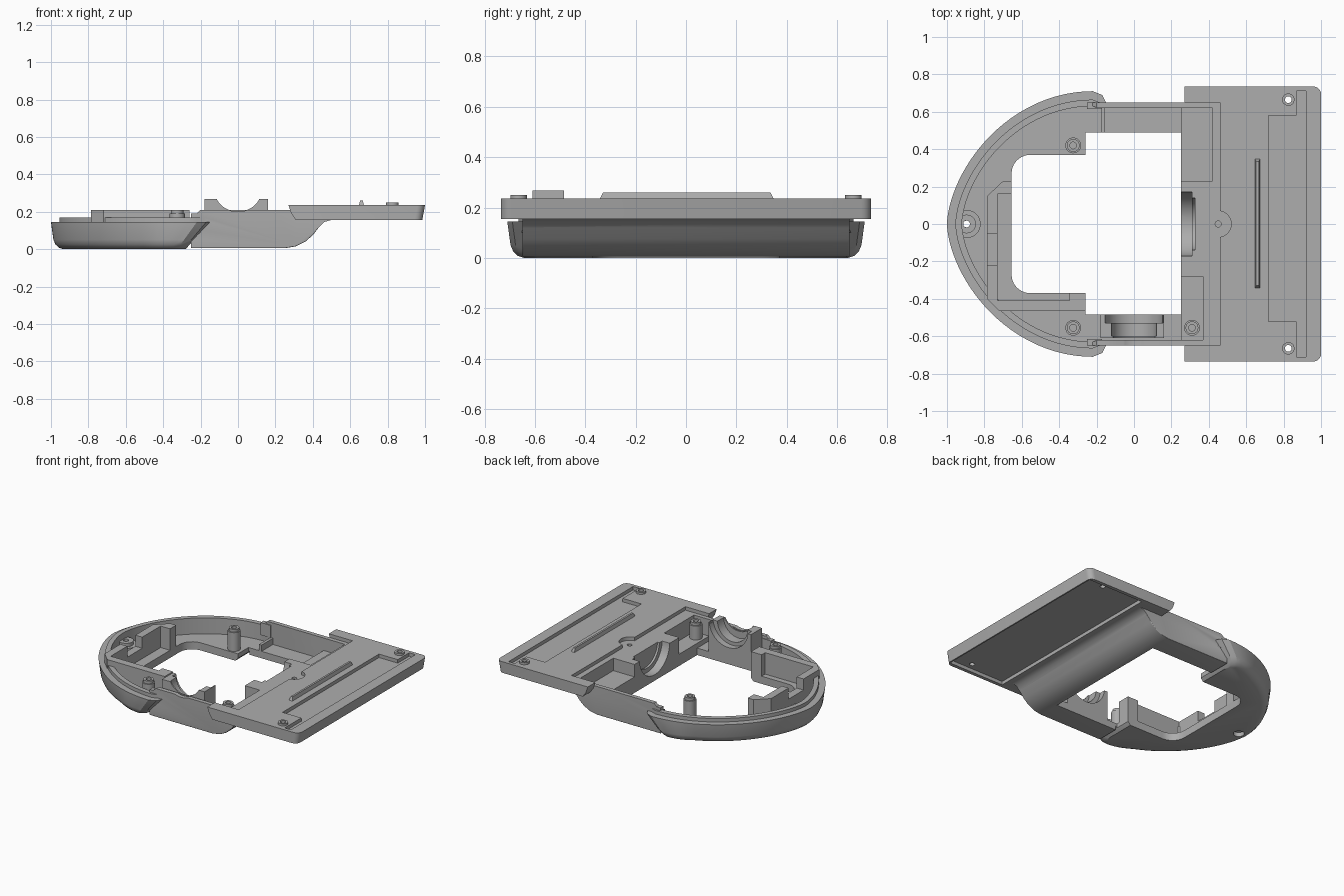
import bpy, bmesh, math
from mathutils import Matrix, Vector

old = bpy.data.objects.get("Cube")
if old:
    bpy.data.objects.remove(old, do_unlink=True)

grey = bpy.data.materials.new("plain grey")
grey.use_nodes = True
COLOR = (0.42, 0.42, 0.42, 1)
grey.diffuse_color = COLOR
grey.node_tree.nodes["Principled BSDF"].inputs["Base Color"].default_value = COLOR


def finish(name, bm):
    bmesh.ops.recalc_face_normals(bm, faces=bm.faces)
    me = bpy.data.meshes.new(name)
    bm.to_mesh(me)
    bm.free()
    me.materials.append(grey)
    ob = bpy.data.objects.new(name, me)
    bpy.context.collection.objects.link(ob)
    return ob


def loft(name, rings, bevel=None):
    """Closed solid through equal-length rings; bevel = (edge test, width, segments)."""
    bm = bmesh.new()
    vs = [[bm.verts.new(p) for p in r] for r in rings]
    n = len(vs[0])
    for a, b in zip(vs, vs[1:]):
        for i in range(n):
            j = (i + 1) % n
            bm.faces.new((a[i], a[j], b[j], b[i]))
    bm.faces.new(vs[0][::-1])
    bm.faces.new(vs[-1])
    bmesh.ops.recalc_face_normals(bm, faces=bm.faces)
    if bevel:
        test, width, seg = bevel
        edges = [e for e in bm.edges if test(*[v.co for v in e.verts])]
        bmesh.ops.bevel(bm, geom=edges, offset=width, segments=seg,
                        affect='EDGES', profile=0.5, clamp_overlap=True)
    return finish(name, bm)


def prism(name, pts, z0, z1, bevel=None):
    return loft(name, [[(x, y, z) for x, y in pts] for z in (z0, z1)], bevel)


def box(name, x0, x1, y0, y1, z0, z1, bevel=None):
    return prism(name, [(x0, y0), (x1, y0), (x1, y1), (x0, y1)], z0, z1, bevel)


def side_prism(name, pts, y0, y1, bevel=None):
    return loft(name, [[(x, y, z) for x, z in pts] for y in (y0, y1)], bevel)


def cyl(name, centre, r, h, axis='Z', seg=40):
    """Cylinder starting at centre and running h along the axis."""
    rot = {'Z': Matrix(), 'X': Matrix.Rotation(math.pi / 2, 4, 'Y'),
           'Y': Matrix.Rotation(-math.pi / 2, 4, 'X')}[axis]
    bm = bmesh.new()
    bmesh.ops.create_cone(bm, cap_ends=True, segments=seg, radius1=r, radius2=r, depth=h,
                          matrix=Matrix.Translation(Vector(centre)) @ rot
                          @ Matrix.Translation((0, 0, h / 2)))
    return finish(name, bm)


def combine(base, tools, op):
    for t in tools:
        m = base.modifiers.new("join", 'BOOLEAN')
        m.operation, m.solver, m.object = op, 'EXACT', t
    bpy.context.view_layer.update()
    dg = bpy.context.evaluated_depsgraph_get()
    me = bpy.data.meshes.new_from_object(base.evaluated_get(dg))
    base.modifiers.clear()
    base.data = me
    for t in tools:
        bpy.data.objects.remove(t, do_unlink=True)
    return base


def round_ring(z, inset, lean=0.0):
    """Bow-shaped outline at height z; lean draws the flared ends back."""
    half = [(-0.15, 0.65 - inset), (-0.17, 0.69 - inset)]
    for i in range(25):
        t = math.pi / 2 * i / 24
        half.append((-0.22 - (0.78 - inset) * math.sin(t),
                     (0.71 - inset) * max(math.cos(t), 0) ** 1.2))
    half[-1] = (half[-1][0], 0)
    pts = half + [(x, -y) for x, y in half[-2::-1]]
    return [(x - lean * min(1, max(0, (x + 0.5) / 0.35)), y, z) for x, y in pts]


# Outer body: rounded bow, raised lip, straight middle and wide end plate
body = loft("housing", [round_ring(z, d, 0.13 * (1 - z / 0.145)) for z, d in
            ((0, 0.065), (0.008, 0.042), (0.025, 0.024), (0.05, 0.013), (0.145, 0))])
lip = loft("lip", [round_ring(z, 0.045) for z in (0.1, 0.17)])
middle = side_prism("middle", [(-0.25, 0.005), (0.25, 0.005), (0.31, 0.015), (0.36, 0.04),
                               (0.4, 0.075), (0.435, 0.12), (0.46, 0.145), (0.5, 0.156),
                               (0.5, 0.21), (-0.2, 0.21), (-0.25, 0.165)], -0.65, 0.65,
                    (lambda a, b: a.y * b.y > 0 and a.z < 0.13 and b.z < 0.13
                     and abs(a.x - b.x) > 0.01, 0.06, 5))
plate = side_prism("plate", [(0.27, 0.235), (0.285, 0.19), (0.31, 0.155), (0.985, 0.155),
                             (1.0, 0.235)], -0.735, 0.735,
                   (lambda a, b: a.x > 0.9 and b.x > 0.9 and abs(a.z - b.z) > 0.01, 0.04, 5))
combine(body, [lip, middle, plate], 'UNION')

# Openings and pockets
FLOOR = 0.055
upright = lambda a, b: abs(a.z - b.z) > 0.1 and a.x < -0.5
cuts = [
    loft("bow_cavity", [round_ring(z, 0.08) for z in (FLOOR, 0.5)]),
    box("mid_cavity", -0.3, 0.25, -0.62, 0.62, FLOOR, 0.5),
    box("back_pocket", 0.2, 0.42, 0.23, 0.62, 0.12, 0.5),
    box("front_pocket", 0.2, 0.37, -0.62, -0.28, 0.09, 0.5),
    box("step", 0.2, 0.46, -0.65, 0.65, 0.21, 0.5),
    cyl("step_round", (0.45, 0, 0.21), 0.07, 0.2),
    cyl("step_hole", (0.45, 0, 0.17), 0.016, 0.2),
    box("window", -0.26, 0.25, -0.485, 0.49, -0.1, 0.5),
    box("window_bow", -0.655, -0.2, -0.37, 0.37, -0.1, 0.5, (upright, 0.1, 6)),
    cyl("cradle_wide", (0.2, 0, 0.22), 0.172, 0.11, 'X'),
    cyl("cradle_narrow", (0.2, 0, 0.22), 0.14, 0.125, 'X'),
    box("slot_wide", 0.72, 0.88, -0.52, 0.58, 0.21, 0.5),
    box("slot_long", 0.87, 0.92, -0.71, 0.71, 0.21, 0.5),
    box("under_recess", 0.53, 0.975, -0.71, 0.71, 0.1, 0.18),
    cyl("bow_hole", (-0.895, 0, -0.1), 0.018, 0.5),
    cyl("bow_countersink", (-0.895, 0, -0.1), 0.036, 0.13),
]
cuts += [cyl("plate_hole", (0.825, s * 0.665, 0), 0.018, 0.5) for s in (-1, 1)]
combine(body, cuts, 'DIFFERENCE')
parts = [body]


def tube(name, x, y, z0, z1, r, hole):
    ob = cyl(name, (x, y, z0), r, z1 - z0, seg=32)
    parts.append(combine(ob, [cyl("bore", (x, y, z0 - 0.1), hole, 1, seg=24)], 'DIFFERENCE'))


# Screw posts
for x, y in ((-0.325, 0.42), (-0.325, -0.555), (0.31, -0.555)):
    tube("screw_post", x, y, 0.05, 0.19, 0.042, 0.018)
    tube("screw_post_top", x, y, 0.18, 0.21, 0.034, 0.018)
for s in (-1, 1):
    tube("plate_boss", 0.825, s * 0.665, 0.18, 0.25, 0.033, 0.018)
tube("bow_boss", -0.895, 0, 0.03, 0.125, 0.05, 0.018)
tube("bow_collar", -0.895, 0, 0.03, 0.1, 0.075, 0.045)

# Guide wall around the bow window, with a gap and lower link
parts += [
    prism("guide_wall_back", [(-0.785, -0.05), (-0.73, -0.05), (-0.73, 0.16), (-0.655, 0.16),
                              (-0.655, 0.23), (-0.70, 0.23), (-0.785, 0.15)], 0.04, 0.21),
    box("guide_wall_link", -0.785, -0.73, -0.23, -0.04, 0.04, 0.13),
    prism("guide_wall_front", [(-0.785, -0.22), (-0.785, -0.40), (-0.72, -0.465),
                               (-0.26, -0.465), (-0.26, -0.37), (-0.345, -0.37),
                               (-0.345, -0.41), (-0.73, -0.41), (-0.73, -0.22)], 0.04, 0.21),
]

# Front bearing cradle
cradle = box("bearing_cradle", -0.18, 0.16, -0.61, -0.485, 0.02, 0.267)
combine(cradle, [cyl("bore", (0, -0.7, 0.33), 0.13, 0.4, 'Y', 48),
                 cyl("groove", (0, -0.53, 0.28), 0.155, 0.1, 'Y', 48),
                 cyl("groove_inner", (0, -0.6, 0.27), 0.12, 0.1, 'Y', 48),
                 box("ledge", -0.15, 0.155, -0.53, -0.4, 0.255, 0.4)], 'DIFFERENCE')
parts.append(cradle)
combine(body, [cyl("rim_dip", (0, -0.7, 0.33), 0.13, 0.1, 'Y', 48)], 'DIFFERENCE')

# Side tabs and cross rib where bow meets middle
for s in (-1, 1):
    y = sorted((s * 0.615, s * 0.65))
    parts.append(box("side_tab", -0.25, -0.17, y[0], y[1], 0.1, 0.19))
parts.append(box("cross_rib", -0.175, -0.155, 0.49, 0.63, 0.04, 0.1))

# Raised ridge on the plate
parts.append(loft("plate_ridge", [[(0.645, y0, 0.23), (0.675, y0, 0.23), (0.675, y1, 0.23),
                                   (0.645, y1, 0.23)] if z == 0 else
                                  [(0.653, y0 + 0.015, 0.26), (0.667, y0 + 0.015, 0.26),
                                   (0.667, y1 - 0.015, 0.26), (0.653, y1 - 0.015, 0.26)]
                                  for z in (0, 1) for y0, y1 in ((-0.345, 0.35),)]))

# Smooth curved surfaces, keep hard edges crisp
bpy.ops.object.select_all(action='DESELECT')
for ob in parts:
    ob.select_set(True)
bpy.context.view_layer.objects.active = body
bpy.ops.object.shade_smooth_by_angle(angle=math.radians(30))
